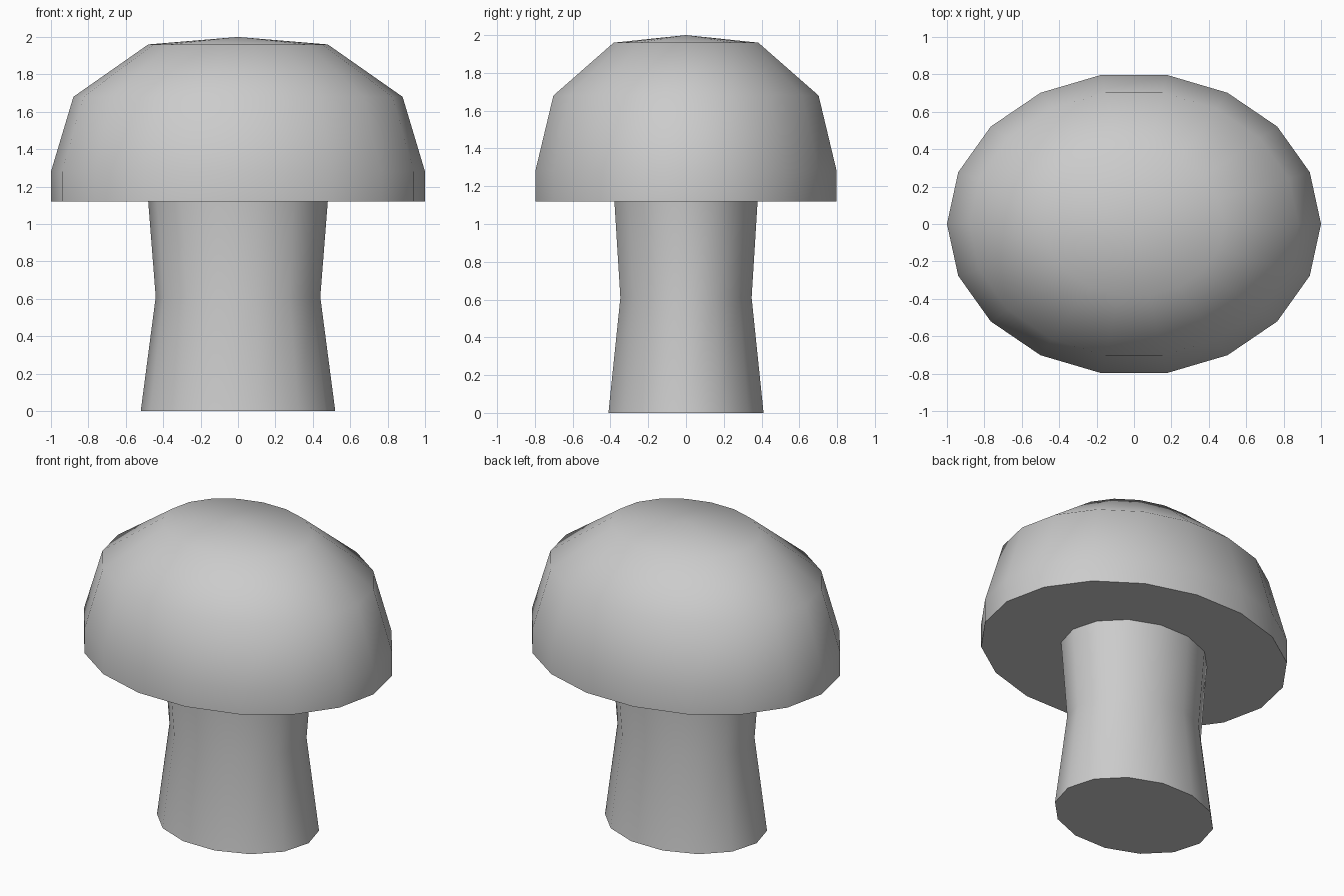
import bpy, bmesh
from math import cos, sin, pi, radians

cube = bpy.data.objects.get("Cube")
if cube:
    bpy.data.objects.remove(cube, do_unlink=True)

DEPTH = 0.81  # every ring is an ellipse, narrower front to back

grey = bpy.data.materials.new("plain_grey")
grey.use_nodes = True
colour = (0.6, 0.6, 0.6, 1)
grey.diffuse_color = colour
grey.node_tree.nodes["Principled BSDF"].inputs["Base Color"].default_value = colour


def lathe(name, profile, sides, apex=None):
    """Oval turned solid from (radius, height) rings, with an optional tip."""
    bm = bmesh.new()
    rings = [[bm.verts.new((r * cos(2 * pi * i / sides),
                            r * DEPTH * sin(2 * pi * i / sides), z))
              for i in range(sides)] for r, z in profile]
    for low, high in zip(rings, rings[1:]):
        for i in range(sides):
            j = (i + 1) % sides
            bm.faces.new((low[i], low[j], high[j], high[i]))
    bm.faces.new(rings[0][::-1])
    top = rings[-1]
    if apex is None:
        bm.faces.new(top)
    else:
        tip = bm.verts.new((0, 0, apex))
        for i in range(sides):
            bm.faces.new((top[i], top[(i + 1) % sides], tip))
    mesh = bpy.data.meshes.new(name)
    bm.to_mesh(mesh)
    bm.free()
    mesh.materials.append(grey)
    obj = bpy.data.objects.new(name, mesh)
    bpy.context.collection.objects.link(obj)
    bpy.ops.object.select_all(action="DESELECT")
    obj.select_set(True)
    bpy.context.view_layer.objects.active = obj
    bpy.ops.object.shade_smooth_by_angle(angle=radians(60))
    return obj


# Waisted stem
lathe("stem", [(0.52, 0), (0.44, 0.61), (0.48, 1.12)], 14)

# Domed cap with a flat underside
lathe("cap", [(1, 1.12), (1, 1.28), (0.88, 1.68), (0.48, 1.96)], 18, apex=2)
